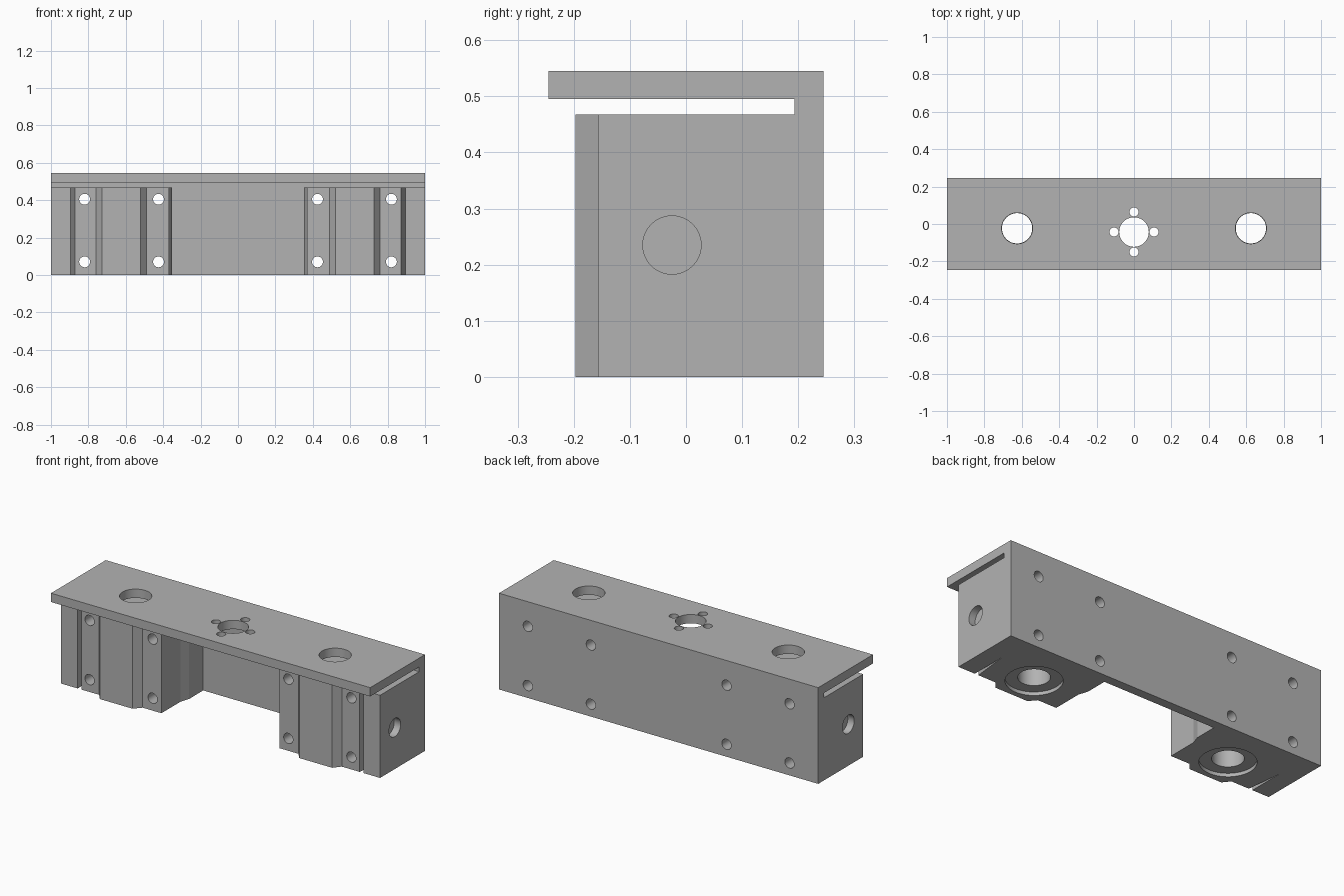
import bpy, bmesh, math
from mathutils import Vector, Matrix

cube = bpy.data.objects.get("Cube")
if cube:
    bpy.data.objects.remove(cube, do_unlink=True)

GREY = (0.45, 0.45, 0.45, 1)
mat = bpy.data.materials.new("matte grey")
mat.use_nodes = True
mat.diffuse_color = GREY
mat.node_tree.nodes["Principled BSDF"].inputs["Base Color"].default_value = GREY


def add_object(name, bm):
    bmesh.ops.recalc_face_normals(bm, faces=bm.faces)
    mesh = bpy.data.meshes.new(name)
    bm.to_mesh(mesh)
    bm.free()
    mesh.materials.append(mat)
    obj = bpy.data.objects.new(name, mesh)
    bpy.context.scene.collection.objects.link(obj)
    return obj


def extrude(name, points, direction):
    """Prism from a closed 3D outline pushed along a direction."""
    bm = bmesh.new()
    face = bm.faces.new([bm.verts.new(p) for p in points])
    new = bmesh.ops.extrude_face_region(bm, geom=[face])["geom"]
    verts = [v for v in new if isinstance(v, bmesh.types.BMVert)]
    bmesh.ops.translate(bm, verts=verts, vec=direction)
    return add_object(name, bm)


def rods(name, specs):
    """Round cutters, each given as start, end and radius."""
    bm = bmesh.new()
    for start, end, radius in specs:
        a, b = Vector(start), Vector(end)
        turn = (b - a).to_track_quat("Z", "Y").to_matrix().to_4x4()
        bmesh.ops.create_cone(bm, cap_ends=True, segments=48, radius1=radius,
                              radius2=radius, depth=(b - a).length,
                              matrix=Matrix.Translation((a + b) / 2) @ turn)
    return add_object(name, bm)


def combine(target, tool, operation):
    """Bake a boolean into the target and drop the tool."""
    mod = target.modifiers.new("boolean", "BOOLEAN")
    mod.operation, mod.object, mod.solver = operation, tool, "EXACT"
    deps = bpy.context.evaluated_depsgraph_get()
    mesh = bpy.data.meshes.new_from_object(target.evaluated_get(deps))
    target.modifiers.clear()
    target.data = mesh
    bpy.data.objects.remove(tool, do_unlink=True)


BACK, WALL, FRONT, TIP = 0.245, 0.193, -0.157, -0.197
PLATE, UNDER, TOP = 0.545, 0.495, 0.468
BORE_X, BORE_Y, HUB_Y = 0.625, -0.023, -0.043

# Back wall and overhanging top plate
side = [(BACK, 0), (BACK, PLATE), (-BACK, PLATE), (-BACK, UNDER),
        (WALL, UNDER), (WALL, 0)]
carriage = extrude("carriage_body", [(-1, y, z) for y, z in side], (2, 0, 0))

# Bearing blocks, with the tapered slit beside the outer pad
plan = [(1, 0.22), (1, FRONT), (0.895, FRONT), (0.895, 0.05), (0.872, FRONT),
        (0.76, FRONT), (0.728, TIP), (0.522, TIP), (0.488, FRONT),
        (0.37, FRONT), (0.37, 0.015), (0.353, 0.066), (0.353, 0.22)]
for s in (-1, 1):
    block = extrude("bearing_block", [(s * x, y, 0) for x, y in plan], (0, 0, TOP))
    combine(carriage, block, "UNION")

# Vertical rod bores through the blocks and the plate
combine(carriage, rods("bores", [((s * BORE_X, BORE_Y, -0.1),
        (s * BORE_X, BORE_Y, 0.48), 0.081) for s in (-1, 1)]), "DIFFERENCE")
combine(carriage, rods("plate_bores", [((s * BORE_X, BORE_Y, 0.48),
        (s * BORE_X, BORE_Y, 0.6), 0.083) for s in (-1, 1)]), "DIFFERENCE")

# Bearing recesses underneath
combine(carriage, rods("recesses", [((s * BORE_X, BORE_Y, -0.1),
        (s * BORE_X, BORE_Y, 0.02), 0.144) for s in (-1, 1)]), "DIFFERENCE")

# Blind holes in both ends
combine(carriage, rods("end_holes", [((s * 1.1, -0.025, 0.235),
        (s * 0.96, -0.025, 0.235), 0.052) for s in (-1, 1)]), "DIFFERENCE")

# Screw holes from front to back
combine(carriage, rods("screw_holes", [((s * x, -0.2, z), (s * x, 0.3, z), 0.029)
        for s in (-1, 1) for x in (0.82, 0.425) for z in (0.07, 0.405)]), "DIFFERENCE")

# Centre mount: one large hole ringed by four small ones
mount = [((0, HUB_Y, 0.48), (0, HUB_Y, 0.6), 0.079)]
for i in range(4):
    a = i * math.pi / 2
    x, y = 0.107 * math.cos(a), HUB_Y + 0.107 * math.sin(a)
    mount.append(((x, y, 0.48), (x, y, 0.6), 0.024))
combine(carriage, rods("mount_holes", mount), "DIFFERENCE")

# Merge coplanar faces, then smooth only the round walls
bm = bmesh.new()
bm.from_mesh(carriage.data)
bmesh.ops.remove_doubles(bm, verts=bm.verts, dist=0.0001)
bmesh.ops.dissolve_limit(bm, angle_limit=math.radians(1), verts=bm.verts, edges=bm.edges)
bm.to_mesh(carriage.data)
bm.free()
bpy.ops.object.select_all(action="DESELECT")
bpy.context.view_layer.objects.active = carriage
carriage.select_set(True)
bpy.ops.object.shade_smooth_by_angle(angle=math.radians(12))
